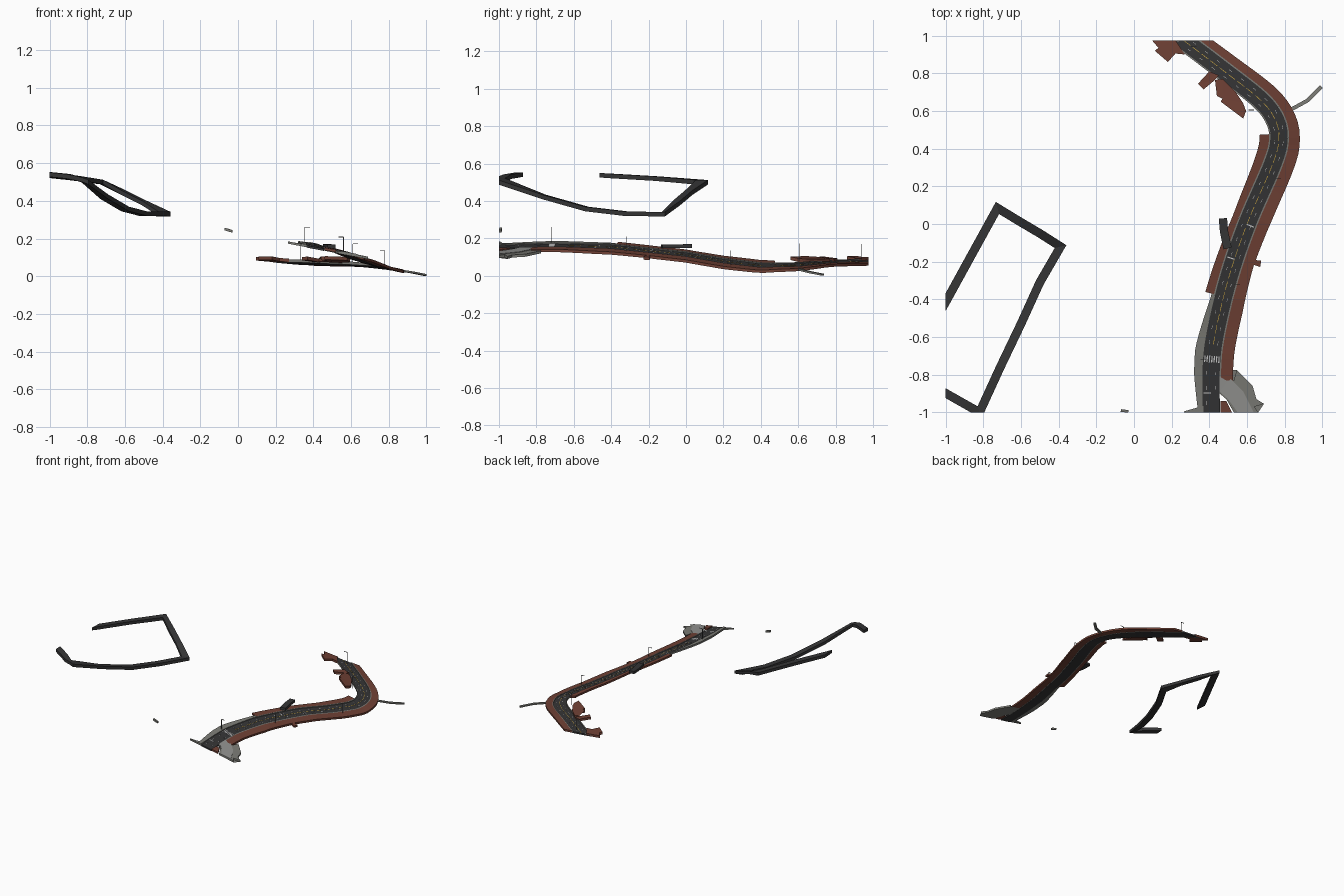
import bpy, bmesh, math
from mathutils import Vector

if "Cube" in bpy.data.objects:
    bpy.data.objects.remove(bpy.data.objects["Cube"])


def material(name, r, g, b):
    m = bpy.data.materials.new(name)
    m.diffuse_color = (r, g, b, 1)
    m.use_nodes = True
    m.node_tree.nodes["Principled BSDF"].inputs["Base Color"].default_value = m.diffuse_color
    return m


ASPHALT = material("asphalt", .035, .035, .036)
BRICK = material("brick", .16, .052, .035)
STONE = material("stone", .2, .2, .18)
PAVING = material("paving", .29, .29, .28)
WHITE = material("white_paint", .7, .7, .7)
YELLOW = material("yellow_paint", .6, .38, .05)
METAL = material("metal", .12, .12, .12)


def lookup(table, y):
    """Linear interpolation in a list of (y, value), y ascending."""
    if y <= table[0][0]:
        return table[0][1]
    for (a, u), (b, v) in zip(table, table[1:]):
        if y <= b:
            return u + (v - u) * (y - a) / (b - a)
    return table[-1][1]


# Road centre line, south to north, smoothed by Catmull-Rom
KEYS = [(.41, -1.15), (.41, -1), (.41, -.77), (.43, -.59), (.50, -.295), (.60, 0), (.735, .315),
        (.77, .45), (.75, .555), (.67, .66), (.48, .81), (.27, .97), (.14, 1.07)]
PATH = []
for i in range(1, len(KEYS) - 2):
    p0, p1, p2, p3 = (Vector(k) for k in KEYS[i - 1:i + 3])
    for j in range(24):
        t = j / 24
        PATH.append(.5 * (2 * p1 + (p2 - p0) * t + (2 * p0 - 5 * p1 + 4 * p2 - p3) * t ** 2
                          + (3 * p1 - p0 - 3 * p2 + p3) * t ** 3))
PATH.insert(0, Vector((.41, -1.06)))
PATH += [Vector(KEYS[-2]), Vector((.19, 1.03)), Vector((.07, 1.12))]
DIST = [0]
for a, b in zip(PATH, PATH[1:]):
    DIST.append(DIST[-1] + (b - a).length)
XS = [(p.y, p.x) for p in PATH]
SY = [(p.y, d) for p, d in zip(PATH, DIST)]
HEIGHT = [(-1, .155), (-.7, .162), (-.4, .154), (0, .112), (.2, .077), (.4, .053), (.6, .056), (.8, .074), (.97, .078)]
SLOPE = [(-1, -.19), (-.6, -.22), (-.4, -.26), (.4, -.25), (.55, -.2), (.75, -.09)]


def ground(x, y):
    return lookup(HEIGHT, y) + lookup(SLOPE, y) * (x - lookup(XS, y))


def finish(name, bm, mat):
    # trim to the square map tile
    for co, no in (((0, .975, 0), (0, 1, 0)), ((0, -1, 0), (0, -1, 0)), ((-1, 0, 0), (-1, 0, 0))):
        cut = bmesh.ops.bisect_plane(bm, geom=bm.verts[:] + bm.edges[:] + bm.faces[:],
                                     plane_co=co, plane_no=no, clear_outer=True)
        edges = [e for e in cut["geom_cut"] if isinstance(e, bmesh.types.BMEdge) and e.is_boundary]
        if edges:
            bmesh.ops.holes_fill(bm, edges=edges, sides=0)
    bmesh.ops.recalc_face_normals(bm, faces=bm.faces[:])
    me = bpy.data.meshes.new(name)
    bm.to_mesh(me)
    bm.free()
    me.materials.append(mat)
    ob = bpy.data.objects.new(name, me)
    bpy.context.collection.objects.link(ob)
    return ob


def loft(bm, rings):
    """Closed tube through rectangular rings."""
    rows = [[bm.verts.new(p) for p in r] for r in rings]
    for r, q in zip(rows, rows[1:]):
        for k in range(4):
            bm.faces.new((r[k], r[k - 1], q[k - 1], q[k]))
    bm.faces.new(rows[0])
    bm.faces.new(rows[-1][::-1])


def frame(s):
    i = max(k for k in range(len(DIST) - 1) if DIST[k] <= s + 1e-9 or k == 0)
    d = PATH[i + 1] - PATH[i]
    p = PATH[i] + d * ((s - DIST[i]) / d.length)
    a, b = PATH[max(i - 1, 0)], PATH[min(i + 2, len(PATH) - 1)]
    d = (b - a).normalized()
    return p, Vector((d.y, -d.x))   # second value points east


def strip(bm, s0, s1, left, right, dz, thick, step=.03):
    n = max(1, round((s1 - s0) / step))
    rings = []
    for i in range(n + 1):
        p, e = frame(s0 + (s1 - s0) * i / n)
        l = lookup(left, p.y) if isinstance(left, list) else left
        r = lookup(right, p.y) if isinstance(right, list) else right
        a, b = p + e * l, p + e * r
        za, zb = ground(*a) + dz, ground(*b) + dz
        rings.append([(*a, za), (*b, zb), (*b, zb - thick), (*a, za - thick)])
    loft(bm, rings)


def ribbon(name, y0, y1, left, right, dz, thick, mat):
    bm = bmesh.new()
    s0 = 0 if y0 < -1 else lookup(SY, y0)
    s1 = DIST[-1] if y1 > 1 else lookup(SY, y1)
    strip(bm, s0, s1, left, right, dz, thick)
    finish(name, bm, mat)


def slab(name, pts, dz, thick, mat):
    bm = bmesh.new()
    top = [bm.verts.new((x, y, ground(x, y) + dz)) for x, y in pts]
    low = [bm.verts.new((x, y, ground(x, y) + dz - thick)) for x, y in pts]
    bm.faces.new(top)
    bm.faces.new(low[::-1])
    for k in range(len(pts)):
        bm.faces.new((top[k], top[k - 1], low[k - 1], low[k]))
    bmesh.ops.triangulate(bm, faces=[f for f in bm.faces if len(f.verts) > 4])
    finish(name, bm, mat)


def beam(name, pts, w, h, mat):
    """Box section road deck along 3D points, mitred at the corners."""
    bm, rings = bmesh.new(), []
    P = [Vector(p) for p in pts]
    for i, p in enumerate(P):
        d1 = (p - P[i - 1]) if i else (P[1] - p)
        d2 = (P[i + 1] - p) if i < len(P) - 1 else d1
        d1, d2 = d1.to_2d().normalized(), d2.to_2d().normalized()
        n1, n2 = Vector((d1.y, -d1.x)), Vector((d2.y, -d2.x))
        m = (n1 + n2).normalized()
        m = (m * (w / 2 / max(.4, m.dot(n1)))).to_3d()
        up = Vector((0, 0, h / 2))
        rings.append([p - m + up, p + m + up, p + m - up, p - m - up])
    loft(bm, rings)
    finish(name, bm, mat)


# Main road, kerbs and pavements
W = .046
ribbon("road", -2, 2, -W, W, 0, .012, ASPHALT)
ribbon("east_kerb", -.8, 2, W, W + .007, .005, .016, STONE)
ribbon("west_kerb", -.4, 2, -W - .007, -W, .005, .016, STONE)
ribbon("east_brick_pavement", -.83, 2, W + .007,
       [(-.8, .116), (-.45, .118), (-.19, .108), (.05, .115), (.4, .113), (.7, .1), (.97, .092)], .005, .015, BRICK)
ribbon("west_brick_pavement", -.385, .48, [(-.385, -.1), (-.1, -.09), (.02, -.086), (.4, -.103)], -W - .007,
       .005, .015, BRICK)
ribbon("west_stone_pavement", -2, -.385, [(-1, -.07), (-.8, -.09), (-.67, -.092), (-.4, -.065)], -W,
       .005, .015, STONE)

# Brick forecourts and stone corners beside the road
slab("north_forecourt", [(.095, .976), (.22, .976), (.27, .9), (.22, .905), (.18, .86), (.11, .92), (.13, .935)],
     .008, .018, BRICK)
slab("middle_forecourt", [(.34, .745), (.37, .715), (.43, .765), (.45, .79), (.40, .81)], .012, .018, BRICK)
slab("bend_forecourt", [(.44, .68), (.47, .665), (.46, .65), (.58, .56), (.595, .6), (.58, .64), (.54, .70),
                        (.47, .77), (.43, .765), (.48, .70)], .014, .018, BRICK)
slab("east_step", [(.63, -.19), (.675, -.195), (.67, -.228), (.63, -.215)], .004, .015, BRICK)
slab("corner_plaza", [(.455, -.78), (.53, -.83), (.545, -.775), (.63, -.86), (.65, -.93), (.69, -.955), (.64, -.97),
                      (.66, -1), (.53, -1), (.49, -.93), (.455, -.9)], .002, .014, STONE)
slab("side_lane", [(.455, -.81), (.51, -.82), (.58, -.89), (.635, -1), (.55, -1), (.5, -.93), (.455, -.89)],
     .005, .014, PAVING)
slab("corner_brick", [(.46, -.94), (.49, -.94), (.52, -1), (.46, -1)], .006, .014, BRICK)
slab("west_corner", [(.265, -.995), (.37, -.965), (.37, -1), (.265, -1)], .002, .012, STONE)

# Painted lane lines, dashes, crossing and stop lines
white, yellow = bmesh.new(), bmesh.new()
s = .42
while s < DIST[-1] - .1:
    strip(yellow, s, s + .045, -.0015, .0015, .002, .001)
    s += .06
for off in (-.023, .023):
    s = .1
    while s < DIST[-1] - .1:
        strip(white, s, s + .02, off - .001, off + .001, .002, .001)
        s += .08
for i in range(7):
    o = -.04 + i * .0125
    s = lookup(SY, -.735)
    strip(white, s, s + .035, o, o + .006, .002, .001)
for y, a, b in ((-.9, -.04, 0), (-.19, -.04, 0), (-.005, 0, .04)):
    s = lookup(SY, y)
    strip(white, s, s + .006, a, b, .002, .001)
finish("white_markings", white, WHITE)
finish("yellow_markings", yellow, YELLOW)

# Elevated loop road, short ramp, footpath and stray slab
beam("loop_road", [(-1.1, -.59, .55), (-1, -.415, .535), (-.86, -.16, .52), (-.725, .085, .5), (-.61, .015, .445),
                   (-.5, -.05, .39), (-.39, -.12, .33), (-.5, -.31, .331), (-.6, -.53, .357), (-.71, -.76, .422),
                   (-.82, -1.0, .51), (-.9, -.955, .53), (-1.05, -.87, .545)], .046, .024, ASPHALT)
beam("side_ramp", [(.472, .03, .16), (.478, -.04, .158), (.497, -.13, .158)], .044, .02, ASPHALT)
beam("footpath", [(.82, .6, .036), (.92, .655, .021), (.995, .73, .006)], .02, .01, STONE)
beam("stray_slab", [(-.07, -.99, .25), (-.03, -.995, .238)], .014, .014, STONE)

# Street lamps: thin mast with an arm reaching over the road
for i, (x, y, top) in enumerate([(.355, -.72, .26), (.56, -.32, .208), (.78, .24, .135), (.61, .605, .172),
                                 (.33, .94, .168)]):
    bm = bmesh.new()
    side = 1 if x < lookup(XS, y) and i != 4 else -1
    z0, r, a = ground(x, y), .0016, .027 * side
    loft(bm, [[(x + r * u, y + r * v, z) for u, v in ((-1, -1), (1, -1), (1, 1), (-1, 1))] for z in (z0, top)])
    loft(bm, [[(x + d, y + r * v, top + r * u) for u, v in ((-1, -1), (1, -1), (1, 1), (-1, 1))] for d in (0, a)])
    finish("street_lamp_%d" % (i + 1), bm, METAL)
